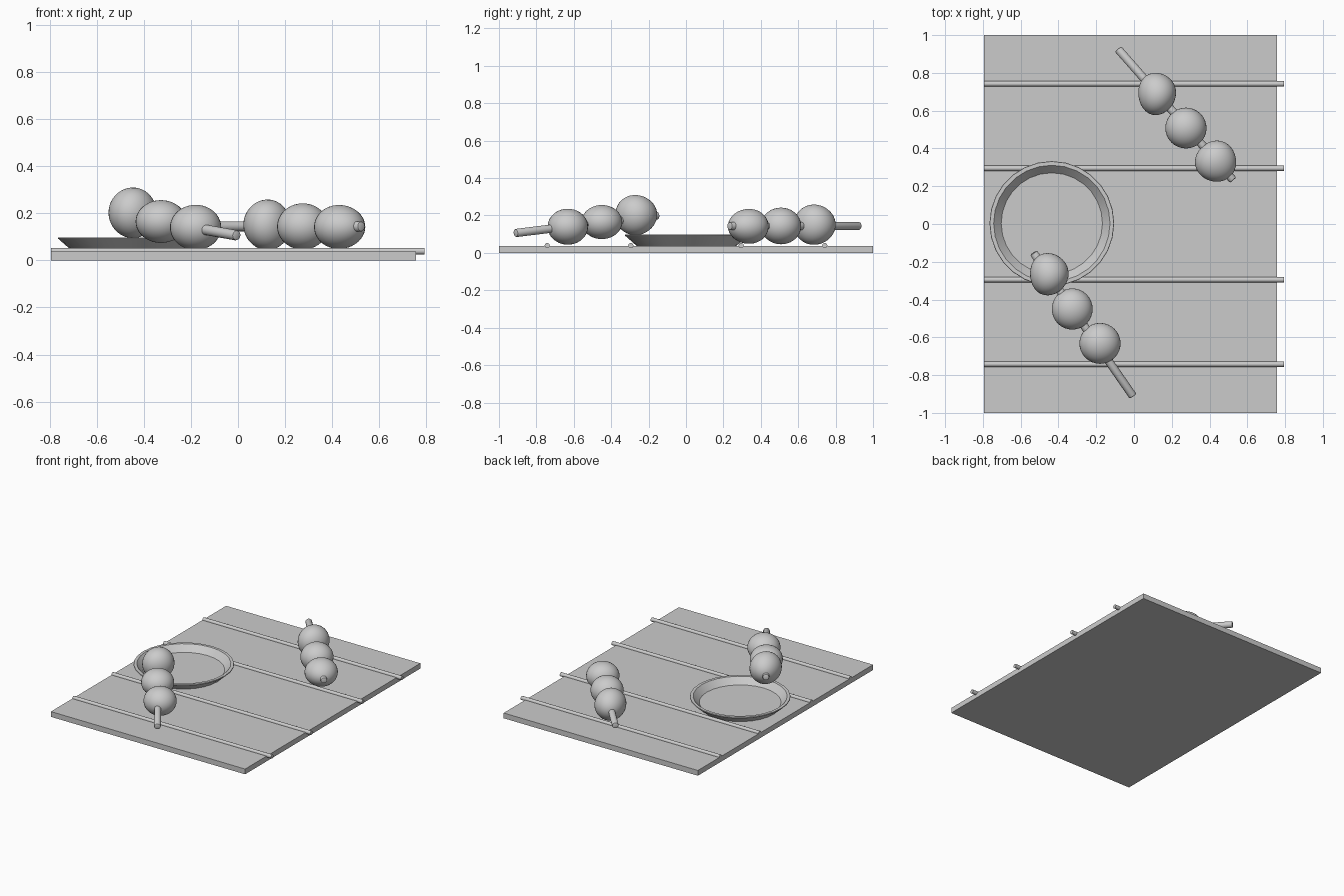
import bpy, bmesh, math
from mathutils import Vector, Matrix

cube = bpy.data.objects.get("Cube")
if cube:
    bpy.data.objects.remove(cube, do_unlink=True)

grey = bpy.data.materials.new("plain grey")
grey.use_nodes = True
tone = (0.6, 0.6, 0.6, 1)
grey.diffuse_color = tone
for node in grey.node_tree.nodes:
    if node.type == 'BSDF_PRINCIPLED':
        node.inputs["Base Color"].default_value = tone


def finish(name, bm, smooth=True):
    bmesh.ops.recalc_face_normals(bm, faces=bm.faces)
    mesh = bpy.data.meshes.new(name)
    bm.to_mesh(mesh)
    bm.free()
    mesh.materials.append(grey)
    obj = bpy.data.objects.new(name, mesh)
    bpy.context.collection.objects.link(obj)
    if smooth:
        bpy.ops.object.select_all(action='DESELECT')
        obj.select_set(True)
        bpy.context.view_layer.objects.active = obj
        bpy.ops.object.shade_smooth_by_angle(angle=math.radians(35))
    return obj


def rod(name, start, end, radius, sides=16, bevel=0):
    start, end = Vector(start), Vector(end)
    axis = end - start
    place = Matrix.Translation((start + end) / 2) @ axis.to_track_quat('Z', 'Y').to_matrix().to_4x4()
    bm = bmesh.new()
    bmesh.ops.create_cone(bm, cap_ends=True, segments=sides, radius1=radius,
                          radius2=radius, depth=axis.length)
    if bevel:
        rims = [e for e in bm.edges if abs(e.verts[0].co.z - e.verts[1].co.z) < 1e-5]
        bmesh.ops.bevel(bm, geom=rims, offset=bevel, segments=2, affect='EDGES', profile=0.5)
    bmesh.ops.transform(bm, matrix=place, verts=bm.verts)
    return finish(name, bm)


def ball(name, centre, size, outward, taper=0):
    """Slightly squashed ball that narrows along the outward direction."""
    bm = bmesh.new()
    bmesh.ops.create_uvsphere(bm, u_segments=32, v_segments=20, radius=1)
    axis = Vector(outward).normalized()
    for v in bm.verts:
        along = v.co.dot(axis)
        across = v.co - axis * along
        p = axis * along + across * (1 - taper * along)
        v.co = Vector(centre) + Vector([a * b for a, b in zip(p, size)])
    return finish(name, bm)


# Board
bm = bmesh.new()
bmesh.ops.create_cube(bm, size=1, matrix=Matrix.Translation((-0.019, 0, 0.019))
                      @ Matrix.Diagonal((1.552, 2, 0.038, 1)))
finish("board", bm, smooth=False)

# Thin rods across the board
for i, y in enumerate((-0.742, -0.295, 0.295, 0.742)):
    rod(f"board_rod_{i + 1}", (-0.795, y, 0.039), (0.793, y, 0.039), 0.014, 12)

# Shallow dish with a sloping wall, turned from a profile
profile = [(0, 0.036), (0.265, 0.036), (0.33, 0.093), (0.328, 0.098),
           (0.308, 0.098), (0.268, 0.054), (0, 0.054)]
bm = bmesh.new()
points = [bm.verts.new((r, 0, z)) for r, z in profile]
edges = [bm.edges.new(pair) for pair in zip(points, points[1:])]
bmesh.ops.spin(bm, geom=points + edges, axis=(0, 0, 1), cent=(0, 0, 0),
               angle=math.tau, steps=28, use_duplicate=False)
bmesh.ops.remove_doubles(bm, verts=bm.verts, dist=0.0005)
bmesh.ops.translate(bm, verts=bm.verts, vec=(-0.435, 0.003, 0))
finish("dish", bm)

# Back skewer, lying flat on the board
rod("back_skewer_stick", (-0.085, 0.927, 0.144), (0.525, 0.232, 0.144), 0.022, 16, 0.007)
back = Vector((-0.66, 0.75, 0))
ball("back_skewer_ball_1", (0.119, 0.692, 0.151), (0.1, 0.112, 0.107), back, 0.1)
ball("back_skewer_ball_2", (0.275, 0.508, 0.144), (0.109, 0.108, 0.098), back)
ball("back_skewer_ball_3", (0.435, 0.33, 0.142), (0.109, 0.109, 0.093), -back, 0.08)

# Front skewer, its far end raised on the dish rim
rod("front_skewer_stick", (-0.005, -0.912, 0.106), (-0.532, -0.152, 0.2), 0.022, 16, 0.007)
rise = Vector((-0.57, 0.82, 0.1))
ball("front_skewer_ball_1", (-0.18, -0.632, 0.14), (0.109, 0.108, 0.096), -rise)
ball("front_skewer_ball_2", (-0.327, -0.45, 0.165), (0.108, 0.109, 0.091), rise)
ball("front_skewer_ball_3", (-0.452, -0.263, 0.203), (0.102, 0.112, 0.107), rise, 0.1)
